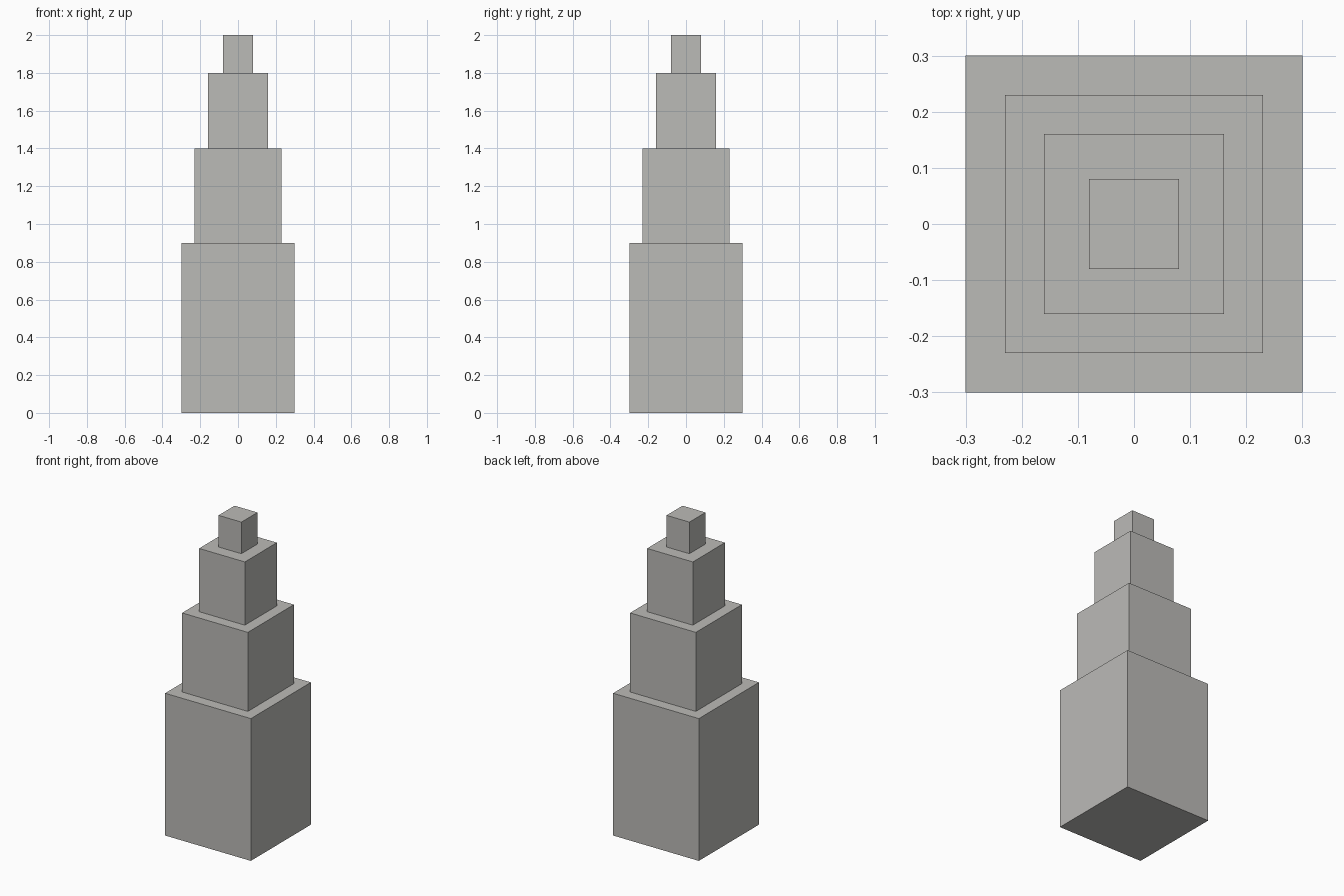
import bpy

cube = bpy.data.objects.get("Cube")
if cube:
    bpy.data.objects.remove(cube, do_unlink=True)

# Single stone colour
stone = bpy.data.materials.new("light_grey_stone")
stone.use_nodes = True
colour = (0.5, 0.495, 0.475, 1.0)
stone.diffuse_color = colour
stone.node_tree.nodes["Principled BSDF"].inputs["Base Color"].default_value = colour


def add_tier(name, width, bottom, top):
    """Square block standing between two heights."""
    bpy.ops.mesh.primitive_cube_add(size=1, location=(0, 0, (bottom + top) / 2))
    tier = bpy.context.object
    tier.name = name
    tier.scale = (width, width, top - bottom)
    bpy.ops.object.transform_apply(location=False, rotation=False, scale=True)
    tier.data.materials.append(stone)


# Stacked tiers, each narrower than the one below
tiers = [
    ("base_tier", 0.60, 0.9),
    ("lower_tier", 0.46, 1.4),
    ("upper_tier", 0.32, 1.8),
    ("top_block", 0.16, 2.0),
]
bottom = 0.0
for name, width, top in tiers:
    add_tier(name, width, bottom, top)
    bottom = top
